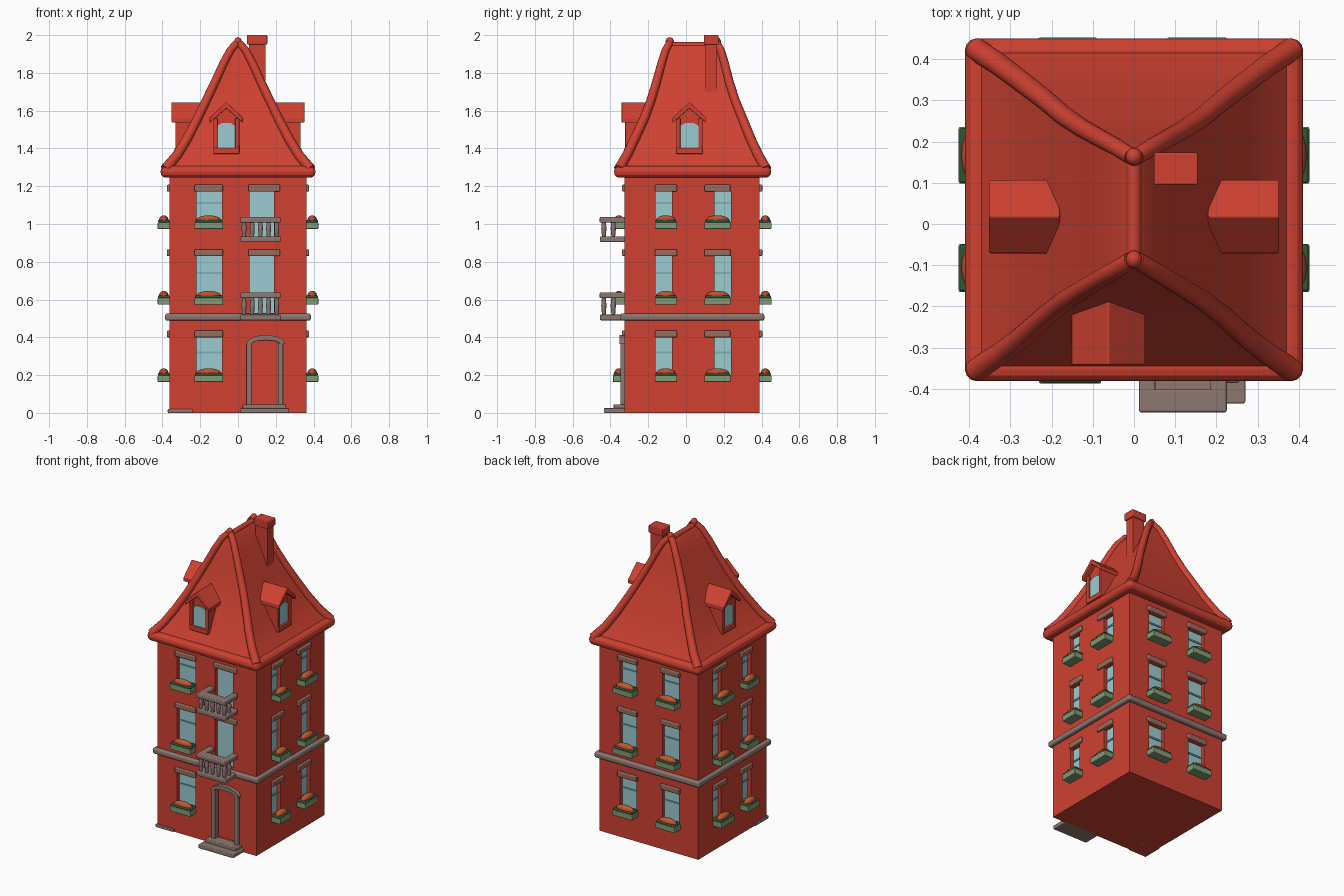
import bpy, bmesh, math
from mathutils import Matrix, Vector

if "Cube" in bpy.data.objects:
    bpy.data.objects.remove(bpy.data.objects["Cube"])

def material(name, rgb):
    m = bpy.data.materials.new(name)
    m.diffuse_color = (*rgb, 1)
    m.use_nodes = True
    m.node_tree.nodes["Principled BSDF"].inputs["Base Color"].default_value = m.diffuse_color
    return m

RED = material("brick red", (0.62, 0.053, 0.031))
STONE = material("grey brown stone", (0.27, 0.185, 0.165))
LINTEL = material("pinkish stone", (0.31, 0.15, 0.11))
GLASS = material("pale blue glass", (0.33, 0.60, 0.64))
BAR = material("blue grey glazing bar", (0.22, 0.42, 0.45))
PLANTER = material("sage green planter", (0.22, 0.33, 0.18))
LEAF = material("dark green leaves", (0.025, 0.10, 0.03))
ORANGE = material("orange blossom", (0.42, 0.12, 0.025))

# each side uses local (u across, d outward, z); wall distance per side
ANGLE = {"front": 0, "right": 90, "back": 180, "left": 270}
WALL = {"front": 0.325, "right": 0.363, "back": 0.39, "left": 0.363}

def finish(name, bm, mats, side="front", bevel=0, smooth=None):
    bmesh.ops.recalc_face_normals(bm, faces=bm.faces)
    bm.transform(Matrix.Rotation(math.radians(ANGLE[side]), 4, 'Z'))
    me = bpy.data.meshes.new(name)
    bm.to_mesh(me)
    bm.free()
    for m in mats:
        me.materials.append(m)
    ob = bpy.data.objects.new(name, me)
    bpy.context.collection.objects.link(ob)
    if bevel:
        b = ob.modifiers.new("bevel", 'BEVEL')
        b.width, b.segments = bevel, 3
    if smooth:
        me.polygons.foreach_set("use_smooth", [True] * len(me.polygons))
        me.set_sharp_from_angle(angle=math.radians(smooth))
    return ob

def add_prism(bm, pts, d0, d1):
    a = [bm.verts.new((u, -d0, z)) for u, z in pts]
    b = [bm.verts.new((u, -d1, z)) for u, z in pts]
    n = len(pts)
    bm.faces.new(a)
    bm.faces.new(b[::-1])
    for i in range(n):
        bm.faces.new((a[i], b[i], b[(i + 1) % n], a[(i + 1) % n]))

def prism(name, side, pts, d, mat, bevel=0):
    bm = bmesh.new()
    add_prism(bm, pts, *d)
    return finish(name, bm, [mat], side, bevel)

def rect(u, z):
    return [(u[0], z[0]), (u[1], z[0]), (u[1], z[1]), (u[0], z[1])]

def box(name, side, u, d, z, mat, bevel=0):
    return prism(name, side, rect(u, z), d, mat, bevel)

def mound(name, side, c, r, mats):
    bm = bmesh.new()
    bmesh.ops.create_uvsphere(bm, u_segments=16, v_segments=10, radius=1)
    bm.transform(Matrix.Translation(c) @ Matrix.Diagonal((*r, 1)))
    for f in bm.faces:                      # second colour on the upward faces
        f.material_index = 1 if len(mats) > 1 and f.calc_center_median().z > c[2] + 0.62 * r[2] else 0
    finish(name, bm, mats, side, smooth=60)

# ---- openings: (side, planter span, glass span) ----
COLUMNS = [("front", (-0.23, -0.08), (-0.22, -0.085)),
           ("right", (-0.165, -0.048), (-0.162, -0.075)),
           ("right", (0.098, 0.235), (0.15, 0.237)),
           ("left", (0.048, 0.165), (0.075, 0.162)),
           ("left", (-0.235, -0.098), (-0.237, -0.15)),
           ("back", (-0.225, -0.08), (-0.21, -0.09)),
           ("back", (0.09, 0.232), (0.10, 0.222))]
FLOORS = [(0.20, 0.40), (0.61, 0.83), (1.01, 1.172)]
DEEP = 0.03
cuts = [(s, rect(g, z)) for s, _, g in COLUMNS for z in FLOORS]
BALCONY_DOORS = [(0.53, 0.83), (0.93, 1.172)]
cuts += [("front", rect((0.06, 0.19), z)) for z in BALCONY_DOORS]
DOOR = [(0.065, 0.04), (0.22, 0.04), (0.22, 0.365), (0.19, 0.38), (0.095, 0.38), (0.065, 0.365)]
cuts.append(("front", DOOR))

# ---- body with recessed openings ----
bm = bmesh.new()
add_prism(bm, rect((-0.363, 0.363), (0, 1.27)), 0.325, -0.39)
body = finish("house_walls", bm, [RED])
bm = bmesh.new()
for side, pts in cuts:
    old = set(bm.verts)
    add_prism(bm, pts, WALL[side] - DEEP, WALL[side] + 0.05)
    bmesh.ops.transform(bm, matrix=Matrix.Rotation(math.radians(ANGLE[side]), 4, 'Z'),
                        verts=[v for v in bm.verts if v not in old])
cutter = finish("opening_cutter", bm, [RED])
cutter.hide_render = True
mod = body.modifiers.new("openings", 'BOOLEAN')
mod.operation, mod.solver, mod.object = 'DIFFERENCE', 'EXACT', cutter
dg = bpy.context.evaluated_depsgraph_get()
carved = bpy.data.meshes.new_from_object(body.evaluated_get(dg))
body.modifiers.clear()
body.data = carved
bpy.data.objects.remove(cutter)

# ---- windows, lintels and flower boxes ----
def glazing(side, g, z):
    w = WALL[side] - DEEP
    box("window_glass", side, g, (w - 0.002, w + 0.006), z, GLASS)
    mid = (z[0] + z[1]) / 2 + 0.02
    box("window_bar", side, g, (w, w + 0.012), (mid - 0.005, mid + 0.005), BAR)

for side, p, g in COLUMNS:
    w, c, h = WALL[side], (p[0] + p[1]) / 2, (p[1] - p[0]) / 2
    for z0, z1 in FLOORS:
        glazing(side, g, (z0, z1))
        box("lintel", side, p, (w - 0.01, w + 0.014), (z1, z1 + 0.036), LINTEL, 0.006)
        b = z0 - 0.037
        box("planter", side, p, (w - 0.01, w + 0.062), (b, b + 0.036), PLANTER, 0.004)
        box("leaves", side, (p[0] + 0.002, p[1] - 0.002), (w - 0.005, w + 0.06), (b + 0.034, b + 0.048), LEAF, 0.006)
        mound("blossoms", side, (c, -w - 0.03, b + 0.044), (h * 0.92, 0.026, 0.029), [RED, ORANGE])

# ---- balconies with glazed doors ----
for (z0, z1), b, t in zip(BALCONY_DOORS, (0.49, 0.905), (0.637, 1.037)):
    w = WALL["front"]
    box("balcony_door_glass", "front", (0.06, 0.19), (w - DEEP - 0.002, w - DEEP + 0.006), (z0, z1), GLASS)
    box("balcony_lintel", "front", (0.055, 0.222), (w - 0.01, w + 0.014), (z1, z1 + 0.036), LINTEL, 0.006)
    box("balcony_floor", "front", (0.012, 0.225), (w - 0.01, 0.455), (b, b + 0.03), STONE, 0.006)
    box("balcony_rail", "front", (0.012, 0.225), (0.40, 0.457), (t - 0.03, t), STONE, 0.006)
    for u in (0.012, 0.185):
        box("balcony_side_rail", "front", (u, u + 0.04), (w - 0.01, 0.41), (t - 0.03, t), STONE, 0.006)
    spots = [(0.032 + i * 0.0433, 0.435) for i in range(5)] + [(u, 0.385) for u in (0.032, 0.205)]
    for u, d in spots:
        bm = bmesh.new()
        h = t - b - 0.03
        for k, (r1, r2) in enumerate(((0.009, 0.014), (0.014, 0.009))):
            bmesh.ops.create_cone(bm, segments=10, radius1=r1, radius2=r2, depth=h / 2, cap_ends=True,
                                  matrix=Matrix.Translation((u, -d, b + 0.02 + h * (0.25 + k * 0.5))))
        finish("baluster", bm, [STONE], smooth=40)

# ---- front door surround and steps ----
for u in (0.046, 0.212):
    box("door_jamb", "front", (u, u + 0.026), (0.315, 0.348), (0.04, 0.37), STONE, 0.006)
arch = [(0.147 + 0.102 * math.cos(a), 0.365 + 0.047 * math.sin(a)) for a in [math.pi * i / 12 for i in range(13)]]
arch += [(0.147 - 0.077 * math.cos(a), 0.365 + 0.02 * math.sin(a)) for a in [math.pi * i / 12 for i in range(13)]]
prism("door_arch", "front", arch, (0.315, 0.352), STONE)
box("lower_step", "front", (0.012, 0.27), (0.31, 0.435), (0, 0.025), STONE, 0.005)
box("upper_step", "front", (0.025, 0.255), (0.31, 0.385), (0.02, 0.045), STONE, 0.005)
box("corner_plinth", "front", (-0.372, -0.24), (0.20, 0.335), (0, 0.02), STONE, 0.004)

# ---- stone band and eaves ----
box("stone_band", "front", (-0.386, 0.386), (0.348, -0.415), (0.488, 0.526), STONE, 0.012)
box("eaves", "front", (-0.41, 0.41), (0.381, -0.45), (1.245, 1.308), RED, 0.028)

# ---- concave hipped roof: z, half width, front y, back y ----
ROOF = [(1.29, .385, -.355, .425), (1.36, .325, -.315, .385), (1.45, .27, -.272, .343),
        (1.55, .218, -.225, .303), (1.65, .17, -.187, .262), (1.75, .122, -.157, .23),
        (1.85, .077, -.13, .205), (1.92, .04, -.108, .185), (1.955, .008, -.088, .165)]
bm = bmesh.new()
rings = [[bm.verts.new(v) for v in ((-x, a, z), (x, a, z), (x, b, z), (-x, b, z))] for z, x, a, b in ROOF]
for lo, hi in zip(rings, rings[1:]):
    for i in range(4):
        j = (i + 1) % 4
        bm.faces.new((lo[i], lo[j], hi[j], hi[i]))
bm.faces.new(rings[0][::-1])
bm.faces.new(rings[-1])
finish("roof", bm, [RED], smooth=35)

# ---- rounded hip and ridge rolls ----
def roll(name, pts, r0, r1):
    cu = bpy.data.curves.new(name, 'CURVE')
    cu.dimensions, cu.bevel_depth, cu.bevel_resolution, cu.use_fill_caps = '3D', 1, 4, True
    sp = cu.splines.new('POLY')
    sp.points.add(len(pts) - 1)
    for i, (p, q) in enumerate(zip(sp.points, pts)):
        p.co, p.radius = (*q, 1), r0 + (r1 - r0) * i / (len(pts) - 1)
    tmp = bpy.data.objects.new(name + "_path", cu)
    bpy.context.collection.objects.link(tmp)
    me = bpy.data.meshes.new_from_object(tmp.evaluated_get(bpy.context.evaluated_depsgraph_get()))
    bpy.data.objects.remove(tmp)
    bm = bmesh.new()
    bm.from_mesh(me)
    finish(name, bm, [RED], smooth=50)

for sx in (-1, 1):
    for k in (2, 3):
        roll("hip_roll", [(sx * r[1], r[k], r[0]) for r in ROOF], 0.028, 0.02)
roll("ridge_roll", [(0, -0.088, 1.945), (0, 0.165, 1.945)], 0.018, 0.018)
for y in (-0.086, 0.163):
    mound("ridge_end", "front", (0, y, 1.965), (0.02, 0.022, 0.024), [RED])

# ---- dormers on front, right and left ----
def dormer(side, c, d):
    inner, wall = 0.12, d - 0.02
    prism("dormer_walls", side, [(c - .068, 1.37), (c + .068, 1.37), (c + .068, 1.56), (c, 1.62), (c - .068, 1.56)],
          (inner, wall - 0.015), RED)
    prism("dormer_roof", side, [(c - .089, 1.535), (c, 1.612), (c + .089, 1.535), (c + .089, 1.562),
                                (c, 1.646), (c - .089, 1.562)], (inner + 0.06, d), RED, 0.004)
    prism("dormer_glass", side, [(c - .048, 1.40), (c + .048, 1.40), (c + .048, 1.52), (c + .02, 1.536),
                                 (c - .02, 1.536), (c - .048, 1.52)], (wall - 0.017, wall - 0.009), GLASS)
    for u in (c - .069, c + .047):
        box("dormer_jamb", side, (u, u + .022), (inner, wall), (1.37, 1.56), RED, 0.004)
    box("dormer_sill", side, (c - .069, c + .069), (inner, wall + 0.003), (1.37, 1.402), RED, 0.004)

dormer("front", -0.062, 0.342)
dormer("right", 0.018, 0.352)
dormer("left", -0.018, 0.352)

# ---- chimney ----
box("chimney_shaft", "front", (0.058, 0.146), (-0.102, -0.165), (1.55, 1.96), RED)
box("chimney_cap", "front", (0.048, 0.155), (-0.094, -0.173), (1.95, 2.0), RED, 0.005)
